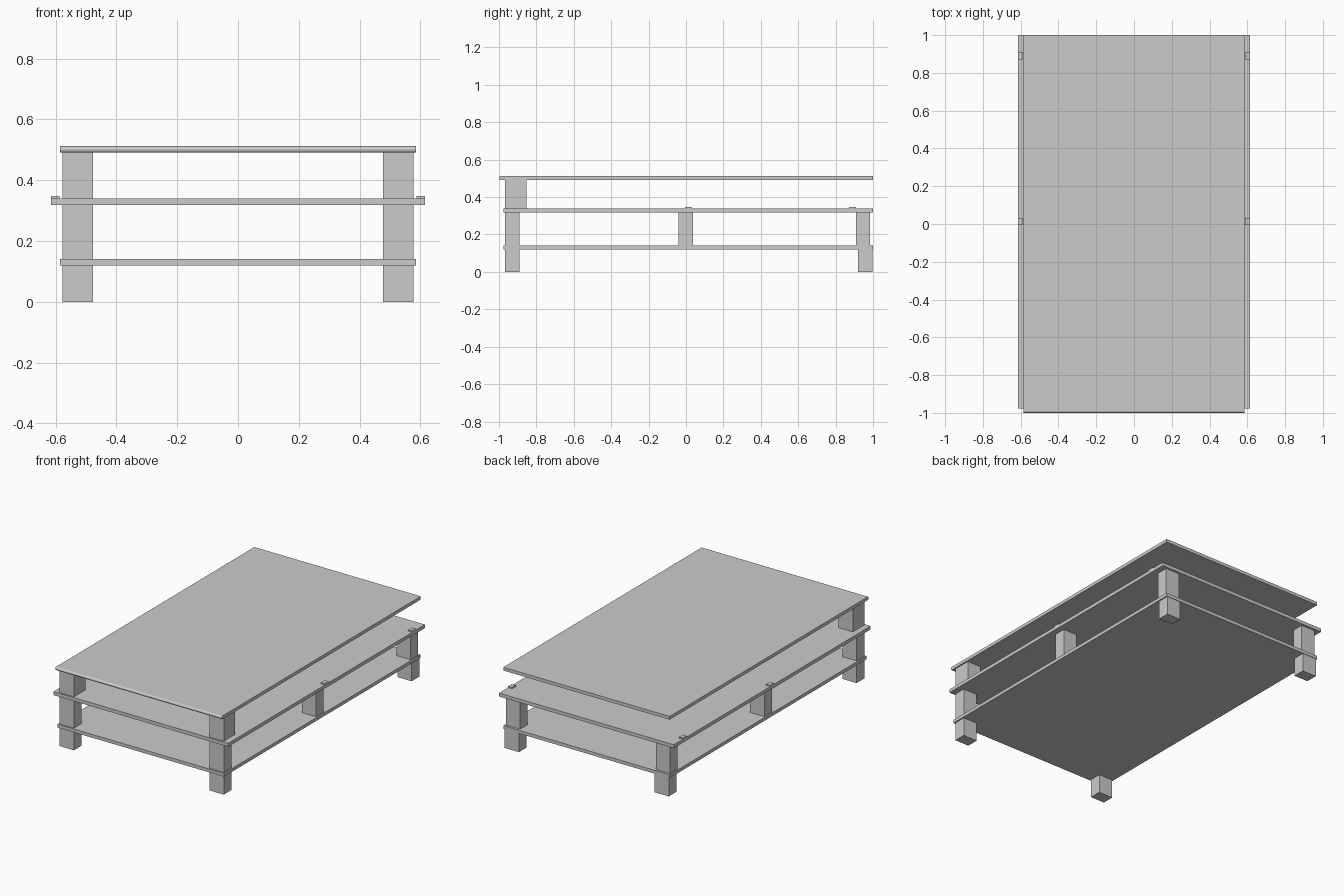
import bpy, math

if "Cube" in bpy.data.objects:
    bpy.data.objects.remove(bpy.data.objects["Cube"])


def prism_x(name, profile, x0, x1):
    """Extrude a closed (y, z) profile from x0 to x1."""
    n = len(profile)
    verts = [(x, y, z) for x in (x0, x1) for y, z in profile]
    faces = [tuple(reversed(range(n))), tuple(range(n, 2 * n))]
    faces = [tuple(range(n))[::-1], tuple(range(n, 2 * n))]
    faces += [(i, (i + 1) % n, n + (i + 1) % n, n + i) for i in range(n)]
    mesh = bpy.data.meshes.new(name)
    mesh.from_pydata(verts, [], faces)
    obj = bpy.data.objects.new(name, mesh)
    bpy.context.collection.objects.link(obj)
    return obj


def box(name, x, y, z):
    return prism_x(name, [(y[0], z[0]), (y[1], z[0]), (y[1], z[1]), (y[0], z[1])], *x)


def pair(name, x, y, z):
    box(name + "_right", x, y, z)
    box(name + "_left", (-x[1], -x[0]), y, z)


# Top board with a rounded front nose
z0, z1 = 0.491, 0.512
r = (z1 - z0) / 2
nose = [(-1 + r - r * math.cos(a), z0 + r - r * math.sin(a))
        for a in (-math.pi / 2 + math.pi * i / 10 for i in range(11))]
prism_x("top_board", [(1.0, z0), (1.0, z1)] + nose, -0.585, 0.585)

# Middle and lower shelves
box("middle_shelf", (-0.615, 0.615), (-0.977, 1.0), (0.318, 0.34))
box("lower_shelf", (-0.585, 0.585), (-0.977, 1.0), (0.12, 0.141))

# Posts in three tiers, mirrored left and right
leg_x = (0.477, 0.577)
pair("front_foot", leg_x, (-0.967, -0.89), (0.0, 0.12))
pair("back_foot", leg_x, (0.92, 0.997), (0.0, 0.12))
pair("front_post", leg_x, (-0.967, -0.89), (0.141, 0.318))
pair("middle_post", leg_x, (-0.04, 0.037), (0.141, 0.318))
pair("back_post", leg_x, (0.91, 0.985), (0.141, 0.318))
pair("upper_front_post", leg_x, (-0.967, -0.852), (0.34, 0.491))

# Small stops on the edges of the middle shelf
pair("middle_stop", (0.587, 0.615), (-0.005, 0.033), (0.34, 0.348))
pair("back_stop", (0.587, 0.615), (0.872, 0.91), (0.34, 0.348))
